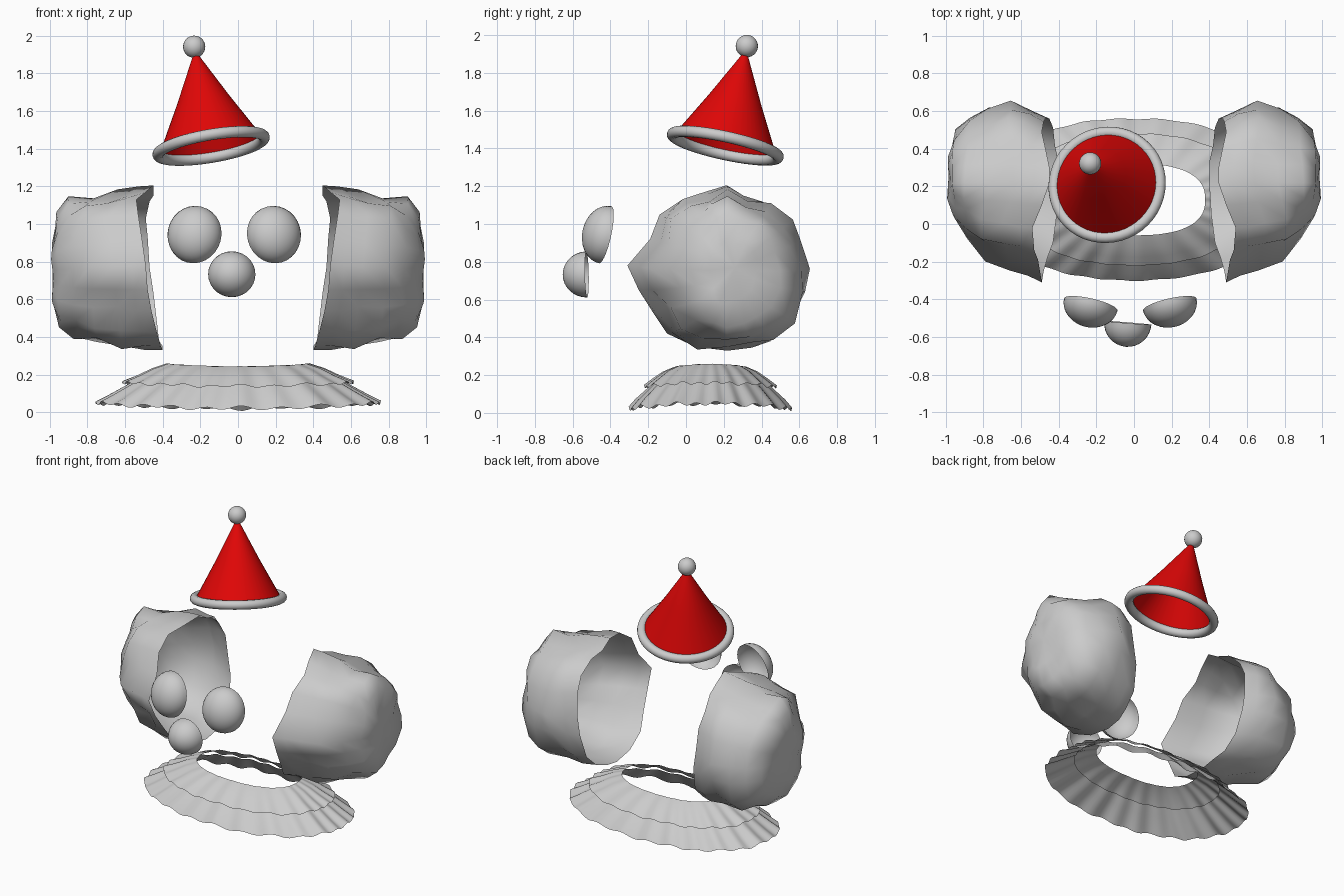
import bpy, math
from mathutils import Vector, noise

if "Cube" in bpy.data.objects:
    bpy.data.objects.remove(bpy.data.objects["Cube"])


def skin(name, rings, tip=None):
    """Mesh through closed rings of points, optionally closed with a tip point."""
    n = len(rings[0])
    verts = [p for ring in rings for p in ring]
    faces = [(r*n + i, r*n + (i+1) % n, (r+1)*n + (i+1) % n, (r+1)*n + i)
             for r in range(len(rings) - 1) for i in range(n)]
    if tip is not None:
        last = (len(rings) - 1) * n
        verts.append(tip)
        faces += [(last + i, last + (i+1) % n, len(verts) - 1) for i in range(n)]
    mesh = bpy.data.meshes.new(name)
    mesh.from_pydata(verts, [], faces)
    mesh.polygons.foreach_set("use_smooth", [True] * len(faces))
    ob = bpy.data.objects.new(name, mesh)
    bpy.context.collection.objects.link(ob)
    return ob


def circle(r, z, n=32):
    return [(r*math.cos(2*math.pi*i/n), r*math.sin(2*math.pi*i/n), z) for i in range(n)]


def aim(ob, loc, direction):
    ob.location = loc
    ob.rotation_mode = 'QUATERNION'
    ob.rotation_quaternion = Vector(direction).to_track_quat('Z', 'Y')


def dome(name, loc, direction, scale):
    """Open half sphere bulging along direction."""
    rings = [circle(math.cos(a), math.sin(a), 28)
             for a in [k * math.pi / 16 for k in range(8)]]
    ob = skin(name, rings, (0, 0, 1))
    ob.scale = scale
    aim(ob, loc, direction)


# Eyes and nose
for side, label in ((-1, "left"), (1, "right")):
    dome(label + "_eye", (-0.02 + side*0.21, -0.428, 0.943),
         (side*0.23, -1, 0.22), (0.146, 0.155, 0.12))
dome("nose", (-0.033, -0.525, 0.733), (-0.08, -1, -0.02), (0.126, 0.122, 0.128))

# Tilted party hat: open cone, rolled rim, pompom
base, axis = Vector((-0.143, 0.208, 1.415)), Vector((-0.09, 0.115, 0.53))
hat = skin("hat_cone", [circle(0.278, 0, 48), circle(0.142, 0.25, 48), circle(0.012, 0.505, 48)],
           (0, 0, 0.52))
aim(hat, base, axis)
red = bpy.data.materials.new("red")
red.diffuse_color = (0.75, 0.002, 0.002, 1)
red.use_nodes = True
red.node_tree.nodes["Principled BSDF"].inputs["Base Color"].default_value = red.diffuse_color
hat.data.materials.append(red)
bpy.ops.mesh.primitive_torus_add(major_radius=0.286, minor_radius=0.03,
                                 major_segments=48, minor_segments=14)
rim = bpy.context.object
rim.name = "hat_rim"
aim(rim, base, axis)
bpy.ops.object.shade_smooth()
bpy.ops.mesh.primitive_uv_sphere_add(radius=0.059, segments=24, ring_count=14,
                                     location=(-0.233, 0.322, 1.942))
bpy.context.object.name = "hat_pompom"
bpy.ops.object.shade_smooth()


# Hair puffs: lumpy open shells, outline given in the side view with its rim offset x
outline = [(0.65, 0.77, 0.47), (0.63, 0.93, 0.48), (0.56, 1.03, 0.49), (0.45, 1.12, 0.47),
           (0.33, 1.15, 0.45), (0.22, 1.205, 0.45), (0.10, 1.17, 0.49), (-0.02, 1.13, 0.54),
           (-0.14, 1.05, 0.53), (-0.19, 0.92, 0.51), (-0.31, 0.78, 0.49), (-0.25, 0.65, 0.48),
           (-0.18, 0.54, 0.46), (-0.10, 0.42, 0.43), (0.05, 0.35, 0.41), (0.22, 0.33, 0.40),
           (0.36, 0.35, 0.40), (0.47, 0.38, 0.42), (0.59, 0.47, 0.43), (0.65, 0.64, 0.45)]
cy, cz = 0.2, 0.77
# position from rim to outer end, then forward, backward and vertical size
sections = [(0, 1, .8, 1), (.15, .95, .9, .98), (.35, .87, .96, .95), (.6, .76, .92, .90),
            (.8, .56, .84, .81), (.93, .34, .66, .66), (.99, .13, .42, .38)]
rings = []
for t, front, back, up in sections:
    ring = []
    for y, z, rx in outline:
        p = Vector((rx + (0.985 - rx)*t, cy + (y - cy)*(front if y < cy else back),
                    cz - 0.02*t + (z - cz)*up))
        lump = 0.07 * min(1, 3*t) * noise.noise(p * 5.0 + Vector((3.1, 1.7, 0.4)))
        out = Vector((0.1 + 0.6*t*t, (y - cy)*2, (z - cz)*2)).normalized()
        ring.append(p + out * lump)
    rings.append(ring)
puff = skin("hair_puffs", rings, (0.985, cy + 0.06, cz))
mirror = puff.modifiers.new("mirror", 'MIRROR')
mirror.use_mirror_merge = False


# Ruffled collar: two pleated oval tiers, raised a little at the ends
def oval(a, b, z, wave, lift, power, n=180):
    ring = []
    for i in range(n):
        t = 2*math.pi*i/n
        c, s = math.cos(t), math.sin(t)
        k = (abs(c)**power + abs(s)**power) ** (-1/power)
        # uneven pleats
        w = wave * (math.sin(24*t + math.sin(3*t)) + 0.5*math.sin(11*t))
        ring.append(((a + 0.3*w)*c*k, 0.13 + (b + 0.3*w)*s*k, z + w + lift*c*c))
    return ring


skin("collar_upper", [oval(0.378, 0.19, 0.243, 0.001, 0.016, 2.5),
                      oval(0.46, 0.25, 0.215, 0.003, 0.015, 2.4),
                      oval(0.54, 0.305, 0.175, 0.005, 0.015, 2.3),
                      oval(0.615, 0.35, 0.138, 0.007, 0.02, 2.3)])
skin("collar_lower", [oval(0.54, 0.30, 0.155, 0.004, 0.015, 2.3),
                      oval(0.61, 0.345, 0.11, 0.006, 0.02, 2.3),
                      oval(0.69, 0.395, 0.062, 0.008, 0.022, 2.25),
                      oval(0.757, 0.43, 0.02, 0.009, 0.03, 2.25)])
